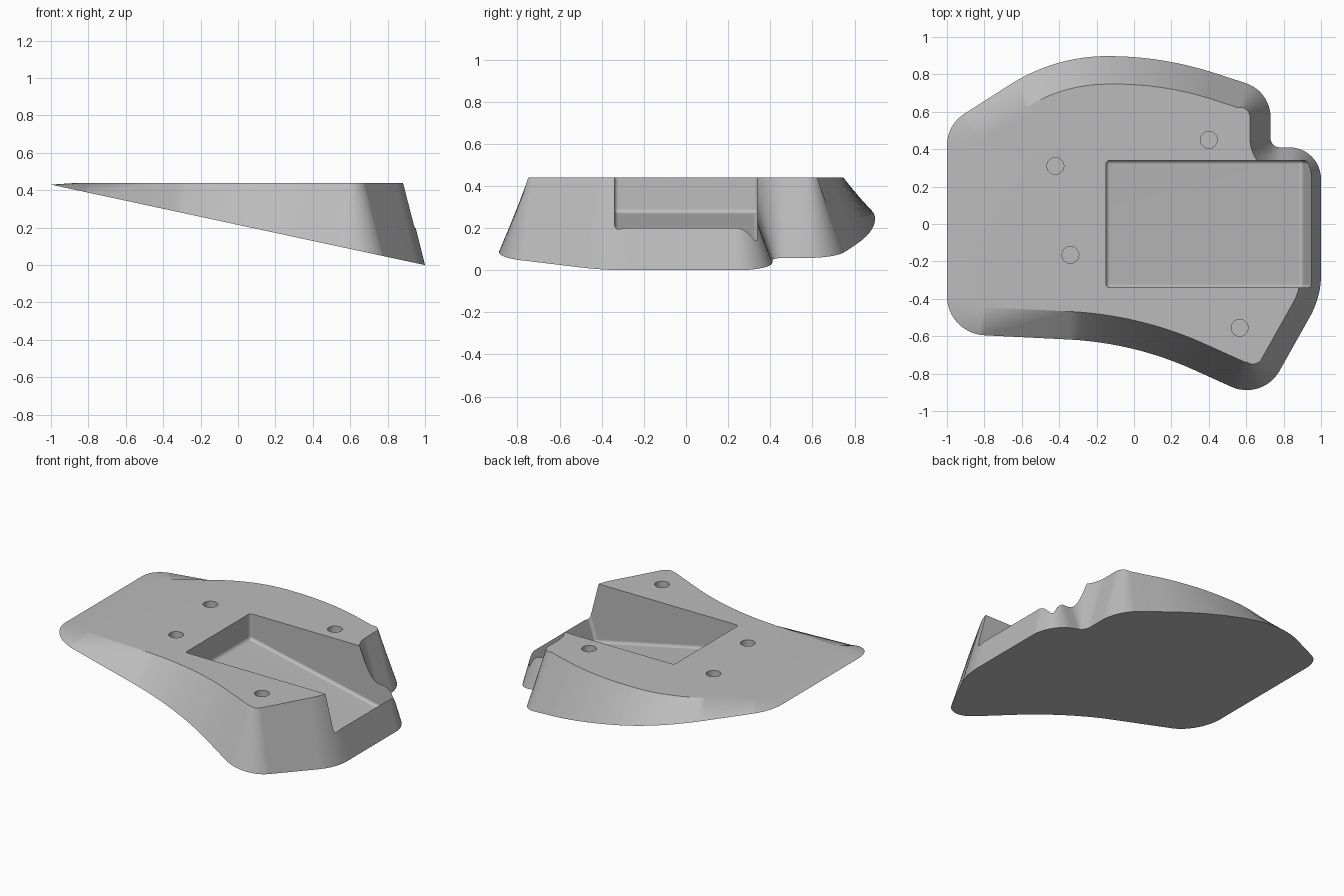
import bpy, bmesh, math
from mathutils import Vector, Matrix

if "Cube" in bpy.data.objects:
    bpy.data.objects.remove(bpy.data.objects["Cube"], do_unlink=True)

TOP = 0.44
SLOPE = 0.215

# One light grey material
grey = bpy.data.materials.new("light grey")
grey.use_nodes = True
colour = (0.5, 0.5, 0.5, 1)
grey.diffuse_color = colour
grey.node_tree.nodes["Principled BSDF"].inputs["Base Color"].default_value = colour


def underside(x):
    return SLOPE * (1 - x)


def make_object(name, bm):
    bmesh.ops.recalc_face_normals(bm, faces=bm.faces)
    mesh = bpy.data.meshes.new(name)
    bm.to_mesh(mesh)
    bm.free()
    mesh.materials.append(grey)
    obj = bpy.data.objects.new(name, mesh)
    bpy.context.collection.objects.link(obj)
    return obj


def rounded_outline(corners, steps=12):
    """Points and outward normals of a counter-clockwise polygon with arc corners."""
    result = []
    for i, (x, y, setback) in enumerate(corners):
        p = Vector((x, y))
        before = Vector(corners[i - 1][:2])
        after = Vector(corners[(i + 1) % len(corners)][:2])
        u, v = (p - before).normalized(), (after - p).normalized()
        turn = math.atan2(u.cross(v), u.dot(v))
        radius = setback / math.tan(abs(turn) / 2)
        side = math.copysign(1, turn)
        start_normal = Vector((u.y, -u.x))
        centre = p - u * setback - start_normal * radius * side
        for k in range(steps + 1):
            n = Matrix.Rotation(turn * k / steps, 2) @ start_normal
            result.append((centre + n * radius * side, n))
    return result


# Wedge body: footprint corners (x, y, arc setback), walls leaning inwards
footprint = [
    (-1, -0.585, 0.2), (0, -0.635, 0.35), (0.688, -0.946, 0.184),
    (1, -0.39, 0.12), (1, 0.41, 0.17), (0.73, 0.41, 0.05),
    (0.73, 0.71, 0.14), (0.16, 0.895, 0.285), (-0.42, 0.9, 0.285),
    (-1, 0.53, 0.11),
]
bm = bmesh.new()
lower, upper = [], []
for p, n in rounded_outline(footprint):
    inset = p - n * (0.15 - 0.04 * max(n.x, 0))
    lower.append(bm.verts.new((p.x, p.y, underside(p.x))))
    upper.append(bm.verts.new((inset.x, inset.y, TOP)))
bm.faces.new(lower[::-1])
bm.faces.new(upper)
for i in range(len(lower)):
    j = (i + 1) % len(lower)
    bm.faces.new((lower[i], lower[j], upper[j], upper[i]))
body = make_object("wedge_body", bm)

# Pocket cutter: floor parallel to the underside, leaning end wall
bm = bmesh.new()
bmesh.ops.create_cube(bm, size=1)
for v in bm.verts:
    right, high = v.co.x > 0, v.co.z > 0
    v.co.x = (1.08 if high else 0.9) if right else -0.15
    v.co.y = math.copysign(0.34, v.co.y)
    v.co.z = 0.6 if high else underside(v.co.x) + 0.025
edges = [e for e in bm.edges if any(v.co.z < 0.5 for v in e.verts)]
bmesh.ops.bevel(bm, geom=edges, offset=0.02, segments=4, profile=0.5, affect='EDGES')
cutters = [make_object("pocket_cutter", bm)]

# Four blind round holes
for x, y in [(-0.42, 0.31), (0.4, 0.45), (-0.34, -0.165), (0.565, -0.555)]:
    bm = bmesh.new()
    bmesh.ops.create_cone(bm, cap_ends=True, segments=32, radius1=0.045, radius2=0.045,
                          depth=0.2, matrix=Matrix.Translation((x, y, TOP + 0.02)))
    cutters.append(make_object("hole_cutter", bm))

# Cut the pocket and holes, then remove the cutters
bpy.ops.object.select_all(action='DESELECT')
body.select_set(True)
bpy.context.view_layer.objects.active = body
for cutter in cutters:
    cutter.hide_render = True
    mod = body.modifiers.new("cut", 'BOOLEAN')
    mod.operation = 'DIFFERENCE'
    mod.solver = 'EXACT'
    mod.object = cutter
    bpy.ops.object.modifier_apply(modifier=mod.name)
    bpy.data.objects.remove(cutter, do_unlink=True)

# Smooth shading with crisp rims
bpy.ops.object.shade_smooth_by_angle(angle=math.radians(25))
weighted = body.modifiers.new("weighted_normals", 'WEIGHTED_NORMAL')
weighted.keep_sharp = True
